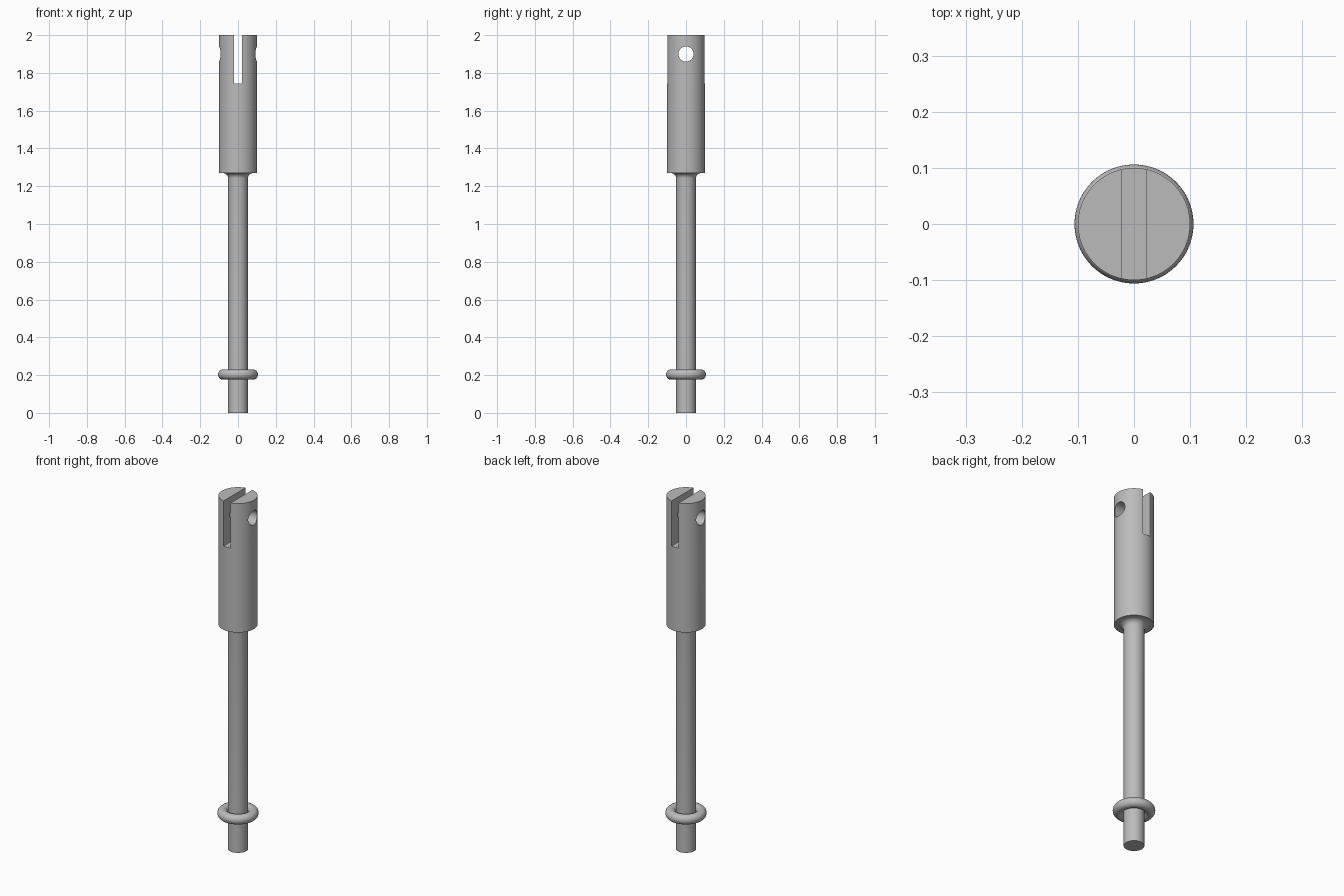
import bpy, bmesh, math
from mathutils import Matrix

cube = bpy.data.objects.get("Cube")
if cube:
    bpy.data.objects.remove(cube, do_unlink=True)

SEG = 96
SHAFT_R, HEAD_R = 0.052, 0.1
HEAD_Z, TOP_Z, FILLET = 1.27, 2.0, 0.03

steel = bpy.data.materials.new("grey steel")
steel.use_nodes = True
grey = (0.5, 0.5, 0.5, 1)
steel.diffuse_color = grey
steel.node_tree.nodes["Principled BSDF"].inputs["Base Color"].default_value = grey


def make_object(name, bm):
    bmesh.ops.recalc_face_normals(bm, faces=bm.faces)
    mesh = bpy.data.meshes.new(name)
    bm.to_mesh(mesh)
    bm.free()
    mesh.materials.append(steel)
    obj = bpy.data.objects.new(name, mesh)
    bpy.context.collection.objects.link(obj)
    return obj


def smooth(obj):
    bpy.ops.object.select_all(action="DESELECT")
    obj.select_set(True)
    bpy.context.view_layer.objects.active = obj
    bpy.ops.object.shade_smooth_by_angle(angle=math.radians(30))


def lathe(name, profile):
    """Turn an (r, z) profile about the z axis and cap its ends."""
    bm = bmesh.new()
    rings = []
    for r, z in profile:
        rings.append([bm.verts.new((r * math.cos(a), r * math.sin(a), z))
                      for a in (2 * math.pi * i / SEG for i in range(SEG))])
    for low, high in zip(rings, rings[1:]):
        for i in range(SEG):
            j = (i + 1) % SEG
            bm.faces.new((low[i], low[j], high[j], high[i]))
    bm.faces.new(rings[0])
    bm.faces.new(rings[-1])
    return make_object(name, bm)


def cut(obj, cutter):
    """Subtract the cutter, then discard it."""
    cutter.hide_render = True
    mod = obj.modifiers.new("cut", "BOOLEAN")
    mod.operation, mod.solver, mod.object = "DIFFERENCE", "EXACT", cutter
    bpy.ops.object.select_all(action="DESELECT")
    bpy.context.view_layer.objects.active = obj
    obj.select_set(True)
    bpy.ops.object.modifier_apply(modifier=mod.name)
    bpy.data.objects.remove(cutter, do_unlink=True)


# Turned rod: thin shaft, concave fillet, thick head
fillet = [(SHAFT_R + FILLET * (1 - math.cos(a)), HEAD_Z - FILLET * (1 - math.sin(a)))
          for a in (math.pi / 2 * i / 8 for i in range(9))]
rod = lathe("slotted_rod", [(SHAFT_R, 0)] + fillet + [(HEAD_R, HEAD_Z), (HEAD_R, TOP_Z)])

# Slot through the head from front to back
bm = bmesh.new()
bmesh.ops.create_cube(bm, size=1, matrix=Matrix.Translation((0, 0, 1.895))
                      @ Matrix.Diagonal((0.044, 0.4, 0.3, 1)))
cut(rod, make_object("slot_cutter", bm))

# Pin hole across the head from side to side
bm = bmesh.new()
bmesh.ops.create_cone(bm, cap_ends=True, segments=48, radius1=0.04, radius2=0.04, depth=0.4,
                      matrix=Matrix.Translation((0, 0, 1.9)) @ Matrix.Rotation(math.pi / 2, 4, "Y"))
cut(rod, make_object("pin_hole_cutter", bm))
smooth(rod)

# Round ring near the foot of the shaft
bpy.ops.mesh.primitive_torus_add(major_segments=SEG, minor_segments=32, major_radius=0.079,
                                 minor_radius=0.027, location=(0, 0, 0.203))
ring = bpy.context.object
ring.name = "retaining_ring"
ring.data.materials.append(steel)
smooth(ring)
